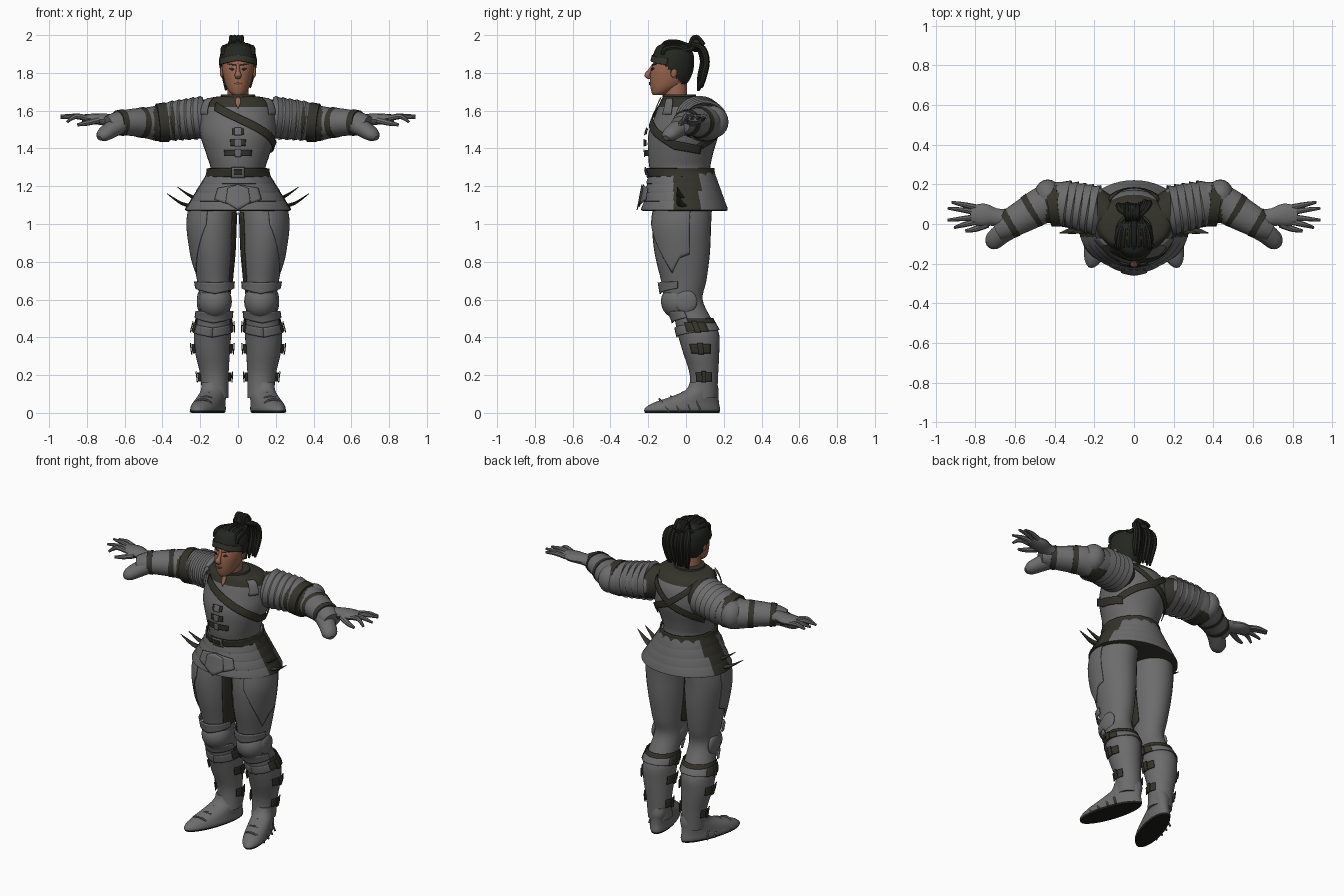
import bpy, bmesh, math, random
from mathutils import Vector, Matrix

random.seed(4)
if "Cube" in bpy.data.objects:
    bpy.data.objects.remove(bpy.data.objects["Cube"])
PI = math.pi
FRONT = -PI / 2


def material(name, r, g, b):
    m = bpy.data.materials.new(name)
    m.use_nodes = True
    m.diffuse_color = (r, g, b, 1)
    m.node_tree.nodes["Principled BSDF"].inputs["Base Color"].default_value = (r, g, b, 1)
    return m


STEEL = material("grey steel", .15, .15, .154)
LEATHER = material("dark leather", .034, .033, .024)
HAIR = material("black hair", .018, .02, .015)
SKIN = material("brown skin", .32, .13, .078)
LIPS = material("lip brown", .2, .07, .05)
SOLE = material("black sole", .012, .012, .01)


# ---------- helpers ----------
def finish(bm, name, mats, s=1, rule=None, thick=0):
    """Mirror by s, colour faces by rule and link the object."""
    for f in bm.faces:
        if rule:
            f.material_index = rule(f.calc_center_median())
    for v in bm.verts:
        v.co.x *= s
    bmesh.ops.recalc_face_normals(bm, faces=bm.faces)
    me = bpy.data.meshes.new(name)
    bm.to_mesh(me)
    bm.free()
    for m in mats:
        me.materials.append(m)
    ob = bpy.data.objects.new(name, me)
    bpy.context.collection.objects.link(ob)
    if thick:
        mod = ob.modifiers.new("thickness", 'SOLIDIFY')
        mod.thickness, mod.offset = thick, 0
    return ob


def bridge(rings, closed=True, caps=True):
    bm = bmesh.new()
    vs = [[bm.verts.new(p) for p in r] for r in rings]
    for a, b in zip(vs, vs[1:]):
        n = len(a)
        for i in range(n if closed else n - 1):
            j = (i + 1) % n
            bm.faces.new((a[i], a[j], b[j], b[i]))
    if caps:
        bm.faces.new(vs[0])
        bm.faces.new(vs[-1])
    return bm


def spline(rows, k=4):
    out = []
    for i in range(len(rows) - 1):
        p = [rows[max(i - 1, 0)], rows[i], rows[i + 1], rows[min(i + 2, len(rows) - 1)]]
        for j in range(k):
            t = j / k
            out.append(tuple(b + .5 * t * (c - a + t * (2*a - 5*b + 4*c - d + t * (3*(b - c) + d - a)))
                             for a, b, c, d in zip(*p)))
    return out + [tuple(rows[-1])]


def on_ring(row, a, off=0):
    z, cx, cy, rx, ry = row
    return Vector((cx + (rx + off) * math.cos(a), cy + (ry + off) * math.sin(a), z))


def loft(name, rows, mats, s=1, rule=None, n=32, off=0, caps=True, warp=None):
    """Stack of level ellipses (z, cx, cy, rx, ry), bottom to top."""
    rings = [[on_ring(r, 2 * PI * i / n, off) for i in range(n)] for r in rows]
    bm = bridge(rings, caps=caps)
    if warp:
        for v in bm.verts:
            warp(v.co)
    return finish(bm, name, mats, s, rule)


def tube(name, pts, mats, s=1, rule=None, n=12, up=(0, 0, 1), k=4):
    """Sweep of ellipses along points (x, y, z, side radius, up radius)."""
    pts = spline(pts, k)
    c = [Vector(p[:3]) for p in pts]
    rings = []
    for i, p in enumerate(pts):
        t = c[min(i + 1, len(c) - 1)] - c[max(i - 1, 0)]
        u = t.cross(Vector(up)).normalized()
        v = u.cross(t).normalized()
        rings.append([c[i] + u * p[3] * math.cos(2 * PI * j / n) + v * p[4] * math.sin(2 * PI * j / n)
                      for j in range(n)])
    return finish(bridge(rings), name, mats, s, rule)


def patch(name, rows, pts, mat, s=1, off=.008, thick=.005, m=6):
    """Plate lying on a loft; pts are (angle, low z, high z)."""
    def row_at(z):
        for a, b in zip(rows, rows[1:]):
            if z <= b[0]:
                break
        t = (z - a[0]) / (b[0] - a[0])
        return [p + (q - p) * t for p, q in zip(a, b)]
    cols = []
    for p, q in zip(pts, pts[1:]):
        for j in range(9):
            a, lo, hi = [x + (y - x) * j / 8 for x, y in zip(p, q)]
            if j < 8 or q is pts[-1]:
                cols.append([on_ring(row_at(lo + (hi - lo) * i / m), a, off) for i in range(m + 1)])
    return finish(bridge(cols, False, False), name, [mat], s, thick=thick)


def ball(name, loc, size, mat, s=1):
    bm = bmesh.new()
    bmesh.ops.create_uvsphere(bm, u_segments=20, v_segments=12, radius=1,
                              matrix=Matrix.Translation(loc) @ Matrix.Diagonal((*size, 1)))
    return finish(bm, name, [mat], s)


# ---------- torso ----------
torso = spline([(1.19, 0, 0, .18, .16), (1.28, 0, -.03, .145, .16), (1.36, 0, -.03, .165, .17),
                (1.47, 0, -.015, .2, .185), (1.56, 0, 0, .203, .17), (1.62, 0, 0, .195, .148),
                (1.66, 0, -.01, .17, .12), (1.675, 0, -.03, .11, .09)], 5)
loft("breastplate", torso, [STEEL, LEATHER], rule=lambda c: int(c.z > 1.615))
loft("collar", [(1.65, 0, -.035, .1, .09), (1.685, 0, -.035, .09, .088), (1.685, 0, -.035, .075, .07)], [LEATHER])
patch("collar_opening", torso, [(FRONT - .07, 1.64, 1.67), (FRONT, 1.61, 1.67), (FRONT + .07, 1.64, 1.67)], SKIN)
patch("chest_sash", torso, [(-2.2, 1.6, 1.645), (-1.2, 1.5, 1.545), (-.2, 1.395, 1.44), (.6, 1.37, 1.41)], LEATHER, off=.011)
for s in (1, -1):
    patch("back_strap", torso, [(.9, 1.6, 1.64), (1.57, 1.49, 1.535), (2.7, 1.38, 1.42)], LEATHER, s, off=.01)
    patch("shoulder_buckle", torso, [(-.75, 1.58, 1.665), (-.45, 1.58, 1.665)], STEEL, s, off=.02)
for z, w in ((1.375, .4), (1.43, .2), (1.49, .15)):
    patch("front_buckle_strap", torso, [(FRONT - w, z - .016, z + .016), (FRONT + w, z - .016, z + .016)], LEATHER, off=.014)
    patch("front_buckle", torso, [(FRONT - .08, z - .02, z + .02), (FRONT + .08, z - .02, z + .02)], STEEL, off=.02)
patch("waist_belt", torso, [(-PI / 2, 1.25, 1.295), (PI / 2, 1.25, 1.295), (1.5 * PI, 1.25, 1.295)], LEATHER, off=.017, thick=.009)
patch("belt_buckle", torso, [(FRONT - .2, 1.245, 1.3), (FRONT + .2, 1.245, 1.3)], STEEL, off=.024)
patch("belt_buckle_hole", torso, [(FRONT - .12, 1.26, 1.287), (FRONT + .12, 1.26, 1.287)], LEATHER, off=.028)

# ---------- layered hip skirt ----------
skirt = []
for i in range(4):
    z, rx, ry, cy = 1.215 - .047 * i, .193 + .029 * i, .19 + .013 * i, -.02 + .004 * i
    skirt.insert(0, (z, 0, cy, rx, ry))
    loft("skirt_tier", [(z - .004, 0, cy, rx - .008, ry - .008), (z, 0, cy, rx, ry), (z + .008, 0, cy, rx, ry),
                        (z + .072, 0, cy, rx - .042, ry - .025)], [STEEL, LEATHER], n=48,
         rule=lambda c, z=z: int(c.z < z or (abs(c.y) < .075 and abs(c.x) > .12)))
for w, lo, off in ((.5, 1.1, .014), (.24, 1.085, .022)):
    patch("front_tasset", skirt, [(FRONT - w, lo + .03, 1.19), (FRONT, lo - .01, 1.21), (FRONT + w, lo + .03, 1.19)], STEEL, off=off)

# ---------- legs ----------
leg = spline([(.08, .12, .09, .07, .075), (.2, .125, .095, .075, .075), (.32, .135, .08, .092, .096),
              (.42, .135, .065, .098, .11), (.5, .128, .035, .086, .098), (.6, .122, -.012, .082, .1),
              (.7, .125, -.012, .092, .12), (.85, .132, -.02, .113, .147), (1, .138, -.023, .125, .156),
              (1.13, .125, -.01, .12, .15)], 4)
foot = spline([(0, .125, -.02, .068, .197), (.02, .125, -.02, .076, .2), (.05, .125, -.003, .072, .178),
               (.085, .124, .045, .068, .127), (.12, .122, .085, .066, .088), (.16, .122, .092, .066, .072)], 3)


def toe_out(co):
    co.x -= .28 * (co.y - .1)


for s in (1, -1):
    loft("leg_armour", leg, [STEEL], s)
    loft("sabaton", foot, [STEEL, SOLE], s, rule=lambda c: int(c.z < .012), warp=toe_out)
    for y, w, h in ((-.12, .063, .068), (-.06, .07, .082), (0, .07, .102), (.05, .068, .132)):
        arc = [(.125 - .28 * (y - .1) + w * math.cos(a), y - .02 + .05 * (1 - math.sin(a)), h * math.sin(a) + .005, .006, .006)
               for a in [PI * j / 8 for j in range(9)]]
        tube("sabaton_lame", arc, [STEEL], s, n=6, up=(0, 1, 0), k=1)
    ball("knee_cop", (.122, -.035, .59), (.09, .098, .095), STEEL, s)
    ball("knee_side_disc", (.2, .0, .59), (.018, .06, .06), STEEL, s)
    for z, e in ((.66, 0), (.505, 0)):
        patch("knee_lame", leg, [(-2.9, z, z + .035), (FRONT, z - .03, z + .03), (-.24, z, z + .035)], STEEL, s, off=.016, thick=.008)
    patch("knee_strap", leg, [(-.3, .475, .5), (PI / 2, .475, .5), (PI + .3, .475, .5)], LEATHER, s, off=.009)
    patch("greave_rim", leg, [(-PI / 2, .4, .45), (0, .43, .475), (PI / 2, .44, .475), (PI, .43, .475), (1.5 * PI, .4, .45)], STEEL, s, off=.008)
    for z in (.455, .34, .19):
        for mid in (0, PI):
            patch("greave_strap", leg, [(mid - .5, z - .024, z + .024), (mid + .5, z - .024, z + .024)], LEATHER, s, off=.012)
            patch("greave_buckle", leg, [(mid - .12, z - .03, z + .03), (mid + .12, z - .03, z + .03)], LEATHER, s, off=.02)
    patch("thigh_plate", leg, [(-1.35, 1, 1.09), (-.45, .74, 1.09), (-.1, .82, 1.09), (.25, .84, 1.09)], STEEL, s, off=.008, m=14)
    patch("inner_thigh_gap", leg, [(3, .68, 1.06), (3.75, .64, 1.06)], LEATHER, s, off=.004, m=14)
    # hip spikes
    for dx, dz in ((0, 0), (-.055, .035)):
        tube("hip_spike", [(.23 + dx, -.01, 1.09 + dz, .03, .012), (.3 + dx, -.03, 1.11 + dz, .02, .008),
                           (.375 + dx, -.045, 1.16 + dz, .002, .002)], [LEATHER], s, n=8)

# ---------- arms ----------
for s in (1, -1):
    tube("arm", [(.14, .04, 1.56, .1, .1), (.22, .075, 1.558, .115, .1), (.32, .095, 1.55, .115, .098),
                 (.41, .105, 1.535, .106, .098), (.47, .09, 1.535, .093, .085), (.54, .05, 1.538, .084, .075),
                 (.63, 0, 1.535, .072, .062), (.69, -.03, 1.525, .055, .045)], [STEEL, LEATHER], s,
         rule=lambda c: int(c.x < .445 and c.y < .17), n=24, k=5)
    for i in range(5):
        x, y, z, r = .185 + .037 * i, .07 + .008 * i, 1.563 - .004 * i, .128 - .002 * i
        tube("shoulder_lame", [(x, y, z, r - .012, r - .024), (x + .004, y, z, r, r - .012), (x + .044, y + .008, z - .004, r - .014, r - .024)],
             [STEEL], s, n=24, k=1)
    ball("elbow_cop", (.435, .145, 1.54), (.068, .08, .085), STEEL, s)
    tube("elbow_strap", [(.375, .1, 1.54, .112, .105), (.425, .095, 1.535, .108, .102)], [LEATHER], s, n=24, k=1)
    for x, y, r in ((.515, .066, .087), (.625, .003, .075)):
        tube("forearm_strap", [(x - .014, y + .008, 1.537, r + .004, r - .004), (x + .014, y - .008, 1.536, r, r - .009)], [LEATHER], s, n=24, k=1)
    tube("gauntlet_cuff", [(.6, .0, 1.54, .06, .05), (.67, -.05, 1.5, .052, .045), (.715, -.09, 1.47, .045, .035), (.735, -.105, 1.455, .02, .015)], [STEEL], s)
    tube("palm", [(.62, .02, 1.54, .05, .04), (.7, .035, 1.552, .045, .032), (.76, .045, 1.557, .058, .028), (.825, .045, 1.562, .045, .018)], [STEEL], s)
    for y0, x1, y1, z1 in ((.085, .92, .11, 1.565), (.06, .94, .08, 1.572), (.035, .94, .02, 1.562), (.01, .905, -.018, 1.54)):
        tube("finger", [(.8, y0, 1.56, .015, .015), (.86, (y0 + y1) / 2, 1.57, .013, .014), (x1, y1, z1, .007, .007)], [STEEL], s, n=8)
    tube("thumb", [(.74, .0, 1.55, .02, .018), (.8, -.025, 1.535, .015, .015), (.85, -.035, 1.525, .008, .008)], [STEEL], s, n=8)

# ---------- head ----------
head = spline([(1.682, 0, -.145, .025, .03), (1.7, 0, -.13, .046, .053), (1.74, 0, -.1, .067, .09),
               (1.8, 0, -.083, .081, .106), (1.85, 0, -.072, .086, .102), (1.9, 0, -.067, .082, .094),
               (1.94, 0, -.07, .062, .07), (1.96, 0, -.07, .025, .03)], 6)
loft("neck", [(1.6, 0, -.04, .065, .06), (1.68, 0, -.055, .055, .06), (1.76, 0, -.055, .055, .06)], [SKIN])
loft("head", head, [SKIN], n=40)
tube("nose", [(0, -.168, 1.845, .008, .01), (0, -.19, 1.81, .011, .012), (0, -.205, 1.787, .018, .015), (0, -.185, 1.773, .012, .008)], [SKIN], up=(0, -1, 0))
patch("mouth", head, [(FRONT - .28, 1.744, 1.746), (FRONT, 1.736, 1.752), (FRONT + .28, 1.744, 1.746)], LIPS, off=.004)
for s in (1, -1):
    patch("eye", head, [(FRONT + .22, 1.818, 1.821), (FRONT + .38, 1.813, 1.829), (FRONT + .56, 1.82, 1.823)], HAIR, s, off=.002, thick=.003)
    patch("brow", head, [(FRONT + .16, 1.838, 1.846), (FRONT + .65, 1.845, 1.851)], HAIR, s, off=.003, thick=.003)
    ball("ear", (.086, -.065, 1.805), (.01, .018, .03), SKIN, s)

# hair cap with a sloping hairline
cap = loft("hair_cap", head, [HAIR], n=40, off=.012)
bm = bmesh.new()
bm.from_mesh(cap.data)
low = [f for f in bm.faces if f.calc_center_median().z < 1.875 - 1.1 * max(0, f.calc_center_median().y + .14)]
bmesh.ops.delete(bm, geom=low, context='FACES')
bm.to_mesh(cap.data)
bm.free()
patch("headband", head, [(-2.9, 1.84, 1.875), (FRONT, 1.865, 1.895), (-.24, 1.84, 1.875)], LEATHER, off=.015)

# braids, topknot and hanging tail
X = (1, 0, 0)
for i in range(7):
    x = (i - 3) * .026
    d = .35 * abs(x)
    tube("scalp_braid", [(x, -.15 + d, 1.895, .01, .012), (x, -.11, 1.955 - d, .014, .014), (x * .9, -.05, 1.962 - d, .014, .014),
                         (x * .6, .005, 1.945 - d, .014, .014), (x * .3, .05, 1.94, .012, .012)], [HAIR], n=8, up=X)
for i in range(8):
    x, r = (i - 3.5) * .02, random.uniform(-.012, .012)
    tube("tail_braid", [(x * .3, .035, 1.95, .013, .013), (x, .08 + r, 1.93, .015, .015), (x * 1.1, .1 + r, 1.86, .016, .016),
                        (x, .085 + r, 1.78, .015, .015), (x * .9, .075 + r, 1.715 + r, .006, .006)], [HAIR], n=8, up=X)
ball("topknot", (-.01, .055, 1.95), (.045, .042, .04), HAIR)
for i in range(4):
    x = -.035 + .018 * i
    tube("topknot_loop", [(x, .02, 1.94, .01, .01), (x, .035, 1.98, .012, .012), (x, .06, 1.988, .012, .012), (x, .095, 1.95, .01, .01)], [HAIR], n=8, up=X)

# ---------- shading ----------
for ob in bpy.context.scene.objects:
    if ob.type == 'MESH':
        ob.select_set(True)
        bpy.context.view_layer.objects.active = ob
bpy.ops.object.shade_smooth_by_angle(angle=math.radians(40))
